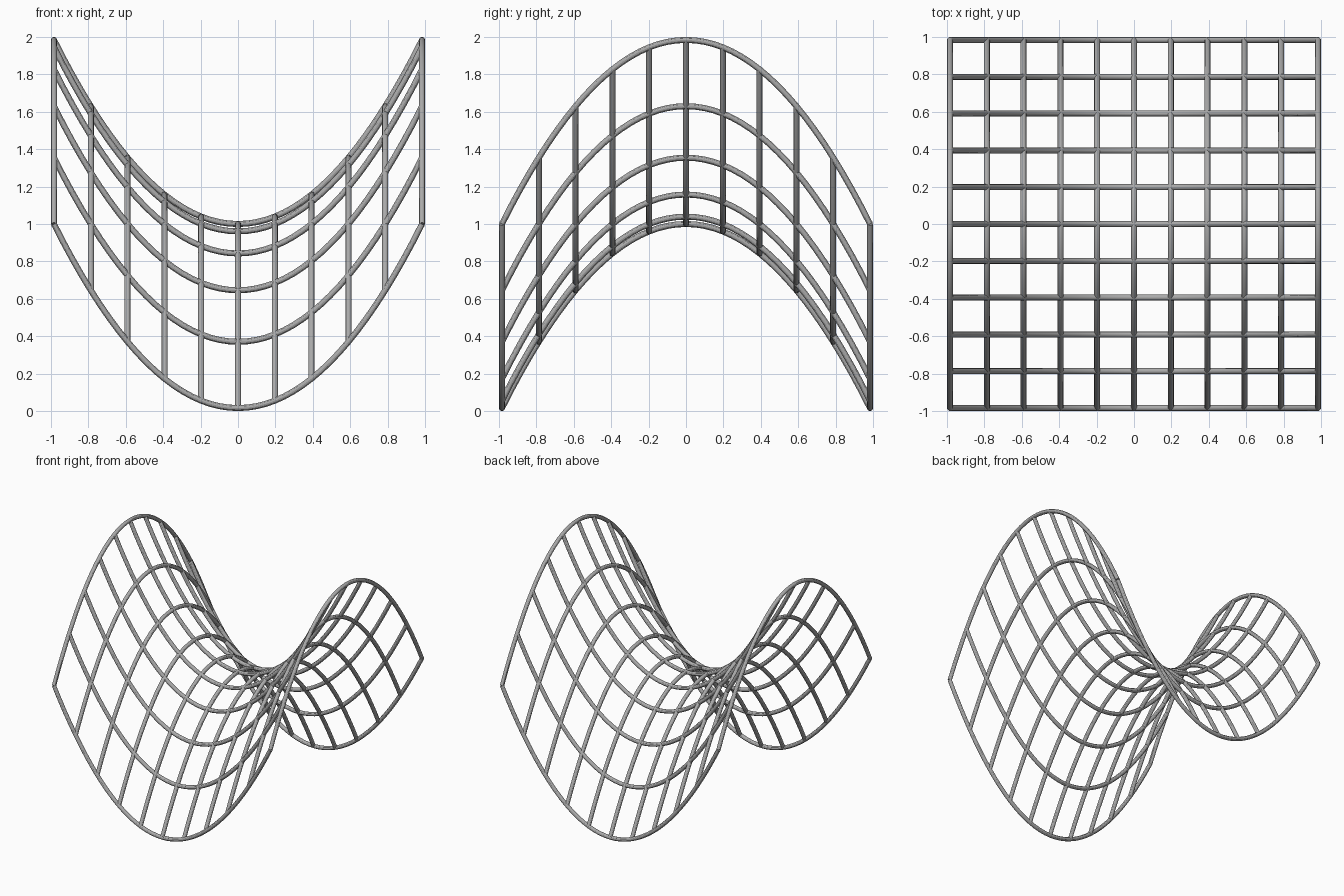
import bpy

cube = bpy.data.objects.get("Cube")
if cube:
    bpy.data.objects.remove(cube, do_unlink=True)

RADIUS = 0.016          # rod radius
HALF = 1 - RADIUS       # half span of the rod centre lines
CELLS = 10              # grid cells per side
STEPS = 40              # segments along each rod

# Single grey metal colour
grey = bpy.data.materials.new("grey_metal")
grey.use_nodes = True
colour = (0.4, 0.4, 0.4, 1)
grey.diffuse_color = colour
grey.node_tree.nodes["Principled BSDF"].inputs["Base Color"].default_value = colour


def saddle(u, v):
    """Point on the saddle surface for u, v in -1..1."""
    return (HALF * u, HALF * v, 1 + HALF * (u * u - v * v))


def rod(name, point_at):
    """Round rod swept along the given path, turned into a mesh."""
    curve = bpy.data.curves.new(name, "CURVE")
    curve.dimensions = "3D"
    curve.bevel_depth = RADIUS
    curve.bevel_resolution = 4
    curve.use_fill_caps = True
    spline = curve.splines.new("POLY")
    spline.points.add(STEPS)
    for i, point in enumerate(spline.points):
        point.co = (*point_at(2 * i / STEPS - 1), 1)
    spline.use_smooth = True
    curve.materials.append(grey)
    obj = bpy.data.objects.new(name, curve)
    bpy.context.collection.objects.link(obj)
    return obj


# Sagging rods run along x, arching rods run along y
rods = []
for n in range(CELLS + 1):
    t = 2 * n / CELLS - 1
    rods.append(rod(f"sagging_rod_{n + 1}", lambda s: saddle(s, t)))
    rods.append(rod(f"arching_rod_{n + 1}", lambda s: saddle(t, s)))

# Convert to meshes and keep the end caps crisp
bpy.ops.object.select_all(action="DESELECT")
for obj in rods:
    obj.select_set(True)
bpy.context.view_layer.objects.active = rods[0]
bpy.ops.object.convert(target="MESH")
bpy.ops.object.shade_smooth_by_angle()
